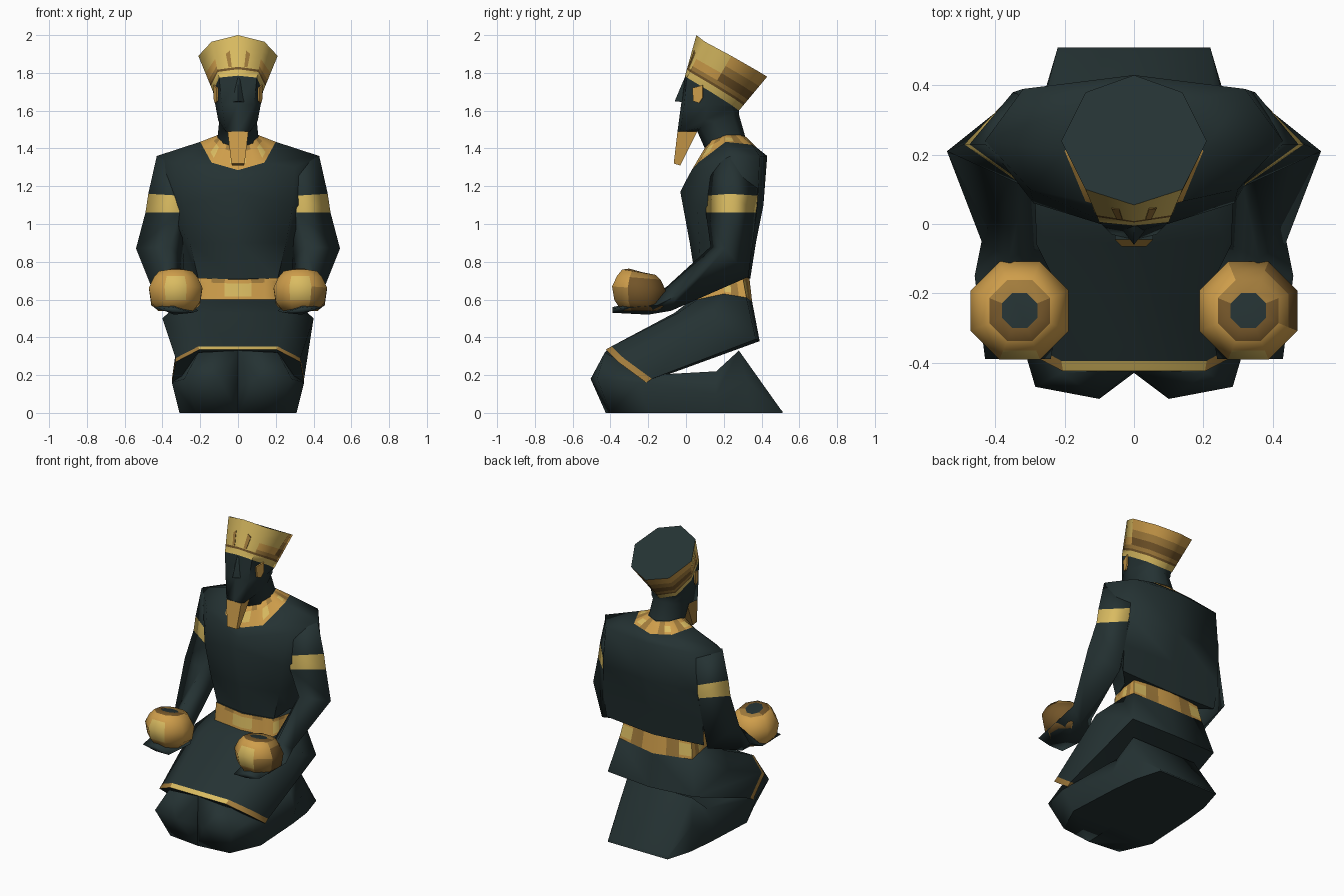
import bpy, bmesh, math
from mathutils import Vector

cube = bpy.data.objects.get("Cube")
if cube:
    bpy.data.objects.remove(cube, do_unlink=True)

# Flat colours
STONE, GOLD, ORANGE, BRONZE, BROWN = range(5)


def material(name, rgb):
    mat = bpy.data.materials.new(name)
    mat.use_nodes = True
    color = (*rgb, 1)
    mat.diffuse_color = color
    shader = next(n for n in mat.node_tree.nodes if n.type == "BSDF_PRINCIPLED")
    shader.inputs["Base Color"].default_value = color
    shader.inputs["Roughness"].default_value = 0.8
    return mat


materials = [
    material("dark stone", (.018, .032, .033)),
    material("pale gold", (.7, .5, .12)),
    material("orange gold", (.62, .34, .07)),
    material("bronze", (.36, .2, .045)),
    material("dark bronze", (.17, .09, .022)),
]


def loft(name, rings, paint=None, tip=None, side=1, smooth=65, end_paint=STONE):
    """Skin closed rings of equal length; paint(ring, column) gives the colour."""
    bm = bmesh.new()
    rows = [[bm.verts.new((x * side, y, z)) for x, y, z in ring] for ring in rings]
    count = len(rows[0])
    for i in range(len(rows) - 1):
        for j in range(count):
            k = (j + 1) % count
            face = bm.faces.new((rows[i][j], rows[i][k], rows[i + 1][k], rows[i + 1][j]))
            face.material_index = paint(i, j) if paint else STONE
    if tip:
        x, y, z = tip
        pole = bm.verts.new((x * side, y, z))
        for j in range(count):
            bm.faces.new((rows[0][j], rows[0][(j + 1) % count], pole))
    else:
        bm.faces.new(rows[0])
    bm.faces.new(rows[-1]).material_index = end_paint
    bmesh.ops.recalc_face_normals(bm, faces=bm.faces[:])
    mesh = bpy.data.meshes.new(name)
    bm.to_mesh(mesh)
    bm.free()
    for mat in materials:
        mesh.materials.append(mat)
    obj = bpy.data.objects.new(name, mesh)
    bpy.context.collection.objects.link(obj)
    bpy.ops.object.select_all(action="DESELECT")
    obj.select_set(True)
    bpy.context.view_layer.objects.active = obj
    bpy.ops.object.shade_smooth_by_angle(angle=math.radians(smooth))


def whole(half):
    """Half ring from front centre to back centre, mirrored across x."""
    return half + [(-x, y, z) for x, y, z in half[-2:0:-1]]


def blend(a, b, t):
    return [tuple(Vector(p).lerp(Vector(q), t)) for p, q in zip(a, b)]


def divide(ring, parts=3):
    """Cut every side of a ring into equal parts."""
    following = ring[1:] + ring[:1]
    return [tuple(Vector(p).lerp(Vector(q), n / parts))
            for p, q in zip(ring, following) for n in range(parts)]


def inlay(i, j):
    """Panels with bronze joints, the same on both sides of the body."""
    column = min(j, 23 - j)
    if column % 3 == 1 and (i == 0 or column > 5):
        return BRONZE
    return GOLD if column % 3 == 0 and i == 1 else ORANGE


# Torso, whose broad back reaches behind the arms
neck_base = whole([(0, .11, 1.42), (.08, .14, 1.45), (.11, .21, 1.47), (.08, .29, 1.47), (0, .32, 1.46)])
collar = whole([(0, .03, 1.285), (.14, .065, 1.325), (.2, .21, 1.435), (.14, .35, 1.42), (0, .38, 1.4)])
shoulder = whole([(0, 0, 1.23), (.3, .1, 1.3), (.43, .24, 1.36), (.32, .39, 1.36), (0, .43, 1.36)])
chest = whole([(0, -.03, 1.17), (.29, .06, 1.1), (.38, .22, 1.1), (.35, .38, 1.1), (0, .41, 1.1)])
ribs = whole([(0, .02, .9), (.255, .07, .9), (.29, .2, .92), (.37, .35, .9), (0, .37, .9)])
back_edge = whole([(0, .05, .71), (.21, .08, .71), (.24, .2, .74), (.36, .325, .73), (0, .34, .71)])
loft("torso", [collar, shoulder, chest, ribs, back_edge])

# Inlaid collar
loft("collar", [divide(blend(neck_base, collar, t)) for t in (0, .35, .8, 1)], inlay)

# Inlaid belt
waist = whole([(0, .045, .705), (.21, .07, .715), (.245, .2, .715), (.25, .3, .72), (0, .335, .72)])
hips = whole([(0, .03, .6), (.215, .06, .6), (.265, .2, .63), (.27, .32, .61), (0, .35, .59)])
loft("belt", [divide(blend(waist, hips, t)) for t in (0, .2, .85, 1)], inlay)

# Kilt over the thighs, with hem stripe
seat = whole([(0, -.06, .53), (.26, -.04, .53), (.4, .12, .5), (.32, .37, .39), (0, .39, .38)])
hem = whole([(0, -.395, .352), (.21, -.395, .352), (.33, -.33, .29), (.35, -.18, .18), (0, -.16, .18)])
edge = whole([(0, -.425, .335), (.205, -.425, .335), (.33, -.36, .27), (.35, -.21, .16), (0, -.2, .16)])


def hem_paint(i, j):
    if i < 2:
        return STONE
    return GOLD if j in (0, 7) else BRONZE


loft("kilt", [hips, seat, hem, edge], hem_paint)

# Folded lower legs
knee = [(0, -.425, 0), (.22, -.4, 0), (.285, -.47, .18), (.21, -.43, .32), (0, -.42, .33), (0, -.43, .14)]
shin = [(0, -.2, .01), (.31, -.2, 0), (.35, -.25, .16), (.3, -.2, .2), (0, -.2, .2), (0, -.2, .1)]
calf = [(0, .16, .01), (.29, .16, 0), (.31, .16, .1), (.27, .16, .22), (0, .16, .22), (0, .16, .1)]
heel = [(0, .34, 0), (.27, .34, 0), (.27, .32, .17), (.24, .28, .33), (0, .28, .33), (0, .3, .15)]
toes = [(0, .51, 0), (.22, .51, 0), (.22, .51, .01), (.22, .5, .02), (0, .5, .02), (0, .51, .01)]

# Arm rings: front, outer, back, inner
arm = [
    [(.3, .12, 1.29), (.43, .23, 1.36), (.32, .37, 1.34), (.25, .25, 1.3)],
    [(.31, .11, 1.15), (.475, .23, 1.16), (.35, .38, 1.15), (.25, .24, 1.15)],
    [(.31, .105, 1.06), (.49, .23, 1.06), (.35, .375, 1.06), (.26, .24, 1.06)],
    [(.36, .13, .88), (.54, .21, .87), (.39, .33, .72), (.29, .22, .82)],
    [(.36, -.1, .67), (.44, -.05, .62), (.36, -.08, .54), (.28, -.06, .6)],
    [(.34, -.2, .6), (.46, -.15, .57), (.34, -.2, .52), (.21, -.2, .54)],
    [(.34, -.39, .56), (.43, -.39, .55), (.34, -.39, .53), (.24, -.39, .53)],
]


def circle(radius, z, lean, sides=8):
    steps = [math.tau * (n + .5) / sides for n in range(sides)]
    return [(.33 + radius * math.cos(a), -.25 + radius * math.sin(a), z - lean * math.sin(a)) for a in steps]


pot = [circle(*row) for row in ((.1, .54, 0), (.14, .58, .02), (.153, .66, .01),
                                (.125, .715, .01), (.095, .745, .015), (.055, .75, .015))]

for label, side in (("left", 1), ("right", -1)):

    def pot_paint(i, j):
        if i == 4:
            return BRONZE if j < 3 else BROWN
        if side > 0 and j in (7, 0, 1) and i < 4:
            return BRONZE if j == 1 or i == 3 else BROWN
        if side > 0 and j == 6 and i < 2:
            return BRONZE
        return GOLD if j == 5 and i in (1, 2) else ORANGE

    loft(label + "_lower_leg", [knee, shin, calf, heel, toes], tip=(.1, -.505, .18), side=side)
    loft(label + "_arm", arm, lambda i, j: GOLD if i == 1 and j < 2 else STONE, side=side, smooth=110)
    loft(label + "_round_pot", pot, pot_paint, side=side)

# Neck and head
throat = whole([(0, .1, 1.4), (.08, .13, 1.42), (.11, .2, 1.44), (.08, .29, 1.44), (0, .32, 1.44)])
under_jaw = whole([(0, .06, 1.49), (.08, .08, 1.51), (.1, .15, 1.54), (.07, .25, 1.57), (0, .28, 1.58)])
jaw = whole([(0, -.045, 1.49), (.065, -.03, 1.49), (.105, .1, 1.55), (.08, .25, 1.59), (0, .28, 1.59)])
cheek = whole([(0, -.025, 1.64), (.085, -.01, 1.63), (.12, .11, 1.63), (.09, .24, 1.62), (0, .28, 1.6)])
rim = whole([(0, -.005, 1.785), (.1, .005, 1.775), (.132, .13, 1.7), (.1, .24, 1.63), (0, .28, 1.6)])
loft("head", [throat, under_jaw, jaw, cheek, rim])

# Nose wedge
loft("nose", [[(-.012, 0, 1.78), (.012, 0, 1.78), (0, -.005, 1.78)],
              [(-.035, -.015, 1.645), (.035, -.015, 1.645), (0, -.06, 1.65)]], smooth=85)

# Tapered beard
loft("beard", [[(-.055, -.045, 1.49), (.055, -.045, 1.49), (.05, .06, 1.49), (-.05, .06, 1.49)],
               [(-.035, -.065, 1.32), (.035, -.065, 1.32), (.03, -.03, 1.31), (-.03, -.03, 1.31)]],
     lambda i, j: ORANGE if j in (0, 1) else BRONZE, end_paint=BRONZE)

# Flared crown with bands and a sloping top
top = whole([(0, .055, 2), (.14, .1, 1.965), (.21, .24, 1.89), (.14, .38, 1.81), (0, .43, 1.78)])


def crown_paint(i, j):
    column = min(j, 7 - j)
    if i == 1:
        return BROWN
    if column == 1 and i in (2, 3):
        return BRONZE if i == 2 else ORANGE
    if column > 1 and i > 1:
        return (BRONZE, BROWN, BRONZE, ORANGE)[i - 2]
    return GOLD


loft("crown", [blend(rim, top, t) for t in (0, .16, .22, .32, .52, .72, 1)], crown_paint)


# Thin painted plates: crown strokes and ears
def plate(name, corners, push, color):
    shifted = [tuple(Vector(c) + Vector(push)) for c in corners]
    loft(name, [corners, shifted], lambda i, j: color, end_paint=color)


for label, side in (("left", 1), ("right", -1)):

    def on_crown(u, t):
        row = blend(rim, top, t)
        p = Vector(row[0]).lerp(Vector(row[1]), u)
        return (p.x * side, p.y, p.z)

    stroke = [on_crown(u, t) for u, t in ((.3, .24), (.46, .24), (.52, .6), (.34, .66))]
    plate(label + "_crown_stroke", stroke, (0, -.004, 0), BRONZE)
    ear = [(.105, .035, 1.72), (.122, .09, 1.735), (.122, .09, 1.67), (.115, .07, 1.64), (.105, .04, 1.65)]
    plate(label + "_ear", [(x * side, y, z) for x, y, z in ear], (.009 * side, -.002, 0), ORANGE)
